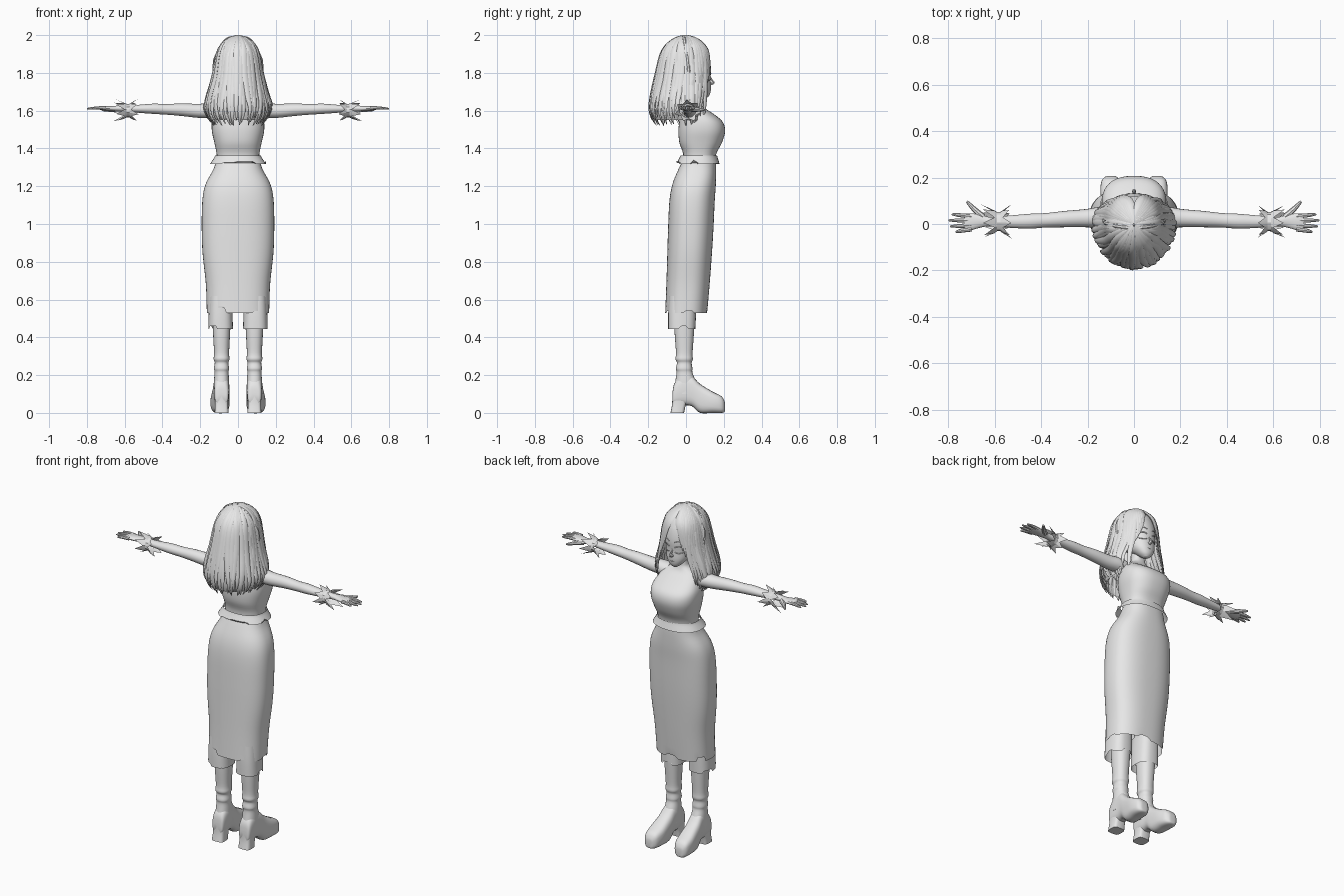
import bpy, bmesh, math, random
from mathutils import Vector

random.seed(4)
if "Cube" in bpy.data.objects:
    bpy.data.objects.remove(bpy.data.objects["Cube"])

grey = bpy.data.materials.new("light grey")
grey.use_nodes = True
grey.diffuse_color = (0.8, 0.8, 0.8, 1)
grey.node_tree.nodes["Principled BSDF"].inputs["Base Color"].default_value = (0.8, 0.8, 0.8, 1)


def spline(rows, steps=4):
    """Smooth rows of any length through all their points."""
    rows = [Vector(r) for r in rows]
    out = []
    for i in range(len(rows) - 1):
        a, b, c, d = rows[max(i - 1, 0)], rows[i], rows[i + 1], rows[min(i + 2, len(rows) - 1)]
        for k in range(steps):
            t = k / steps
            out.append(b + (c - a) * (t / 2) + (a * 2 - b * 5 + c * 4 - d) * (t * t / 2)
                       + (b * 3 - a - c * 3 + d) * (t ** 3 / 2))
    return out + [rows[-1]]


def skin(bm, rings, caps=True, wrap=True):
    """Join rings of points with quads."""
    vs = [[bm.verts.new(p) for p in r] for r in rings]
    n = len(vs[0])
    for a, b in zip(vs, vs[1:]):
        for i in range(n if wrap else n - 1):
            j = (i + 1) % n
            bm.faces.new((a[i], a[j], b[j], b[i]))
    if caps:
        bm.faces.new(vs[0])
        bm.faces.new(vs[-1])


def finish(name, bm, angle=40):
    bmesh.ops.recalc_face_normals(bm, faces=bm.faces)
    me = bpy.data.meshes.new(name)
    bm.to_mesh(me)
    bm.free()
    ob = bpy.data.objects.new(name, me)
    bpy.context.collection.objects.link(ob)
    me.materials.append(grey)
    bpy.ops.object.select_all(action='DESELECT')
    ob.select_set(True)
    bpy.context.view_layer.objects.active = ob
    bpy.ops.object.shade_smooth_by_angle(angle=math.radians(angle))
    return ob


def oval(n, p):
    """Unit superellipse."""
    for i in range(n):
        a = 2 * math.pi * i / n
        c, s = math.cos(a), math.sin(a)
        yield math.copysign(abs(c) ** (2 / p), c), math.copysign(abs(s) ** (2 / p), s)


def column(bm, rows, x=0, n=40, p=2.3, caps=True, hem=None, steps=4):
    """Upright body from rows of height, back, front, half width."""
    rings = [[Vector((x + u * w, (y0 + y1) / 2 + v * (y1 - y0) / 2, z)) for u, v in oval(n, p)]
             for z, y0, y1, w in spline(rows, steps)]
    if hem:
        for v, dz in zip(rings[-1], hem):
            v.z += dz
    skin(bm, rings, caps)


def tube(bm, pts, radius, flat=1.0, out=None, n=6, steps=4):
    """Tapered tube; flat squashes it along the outward direction."""
    pts = spline(pts, steps)
    rings = []
    for i, p in enumerate(pts):
        t = (pts[min(i + 1, len(pts) - 1)] - pts[max(i - 1, 0)]).normalized()
        o = out(p) if out else Vector((0, 0, 1))
        side = t.cross(o).normalized()
        o = side.cross(t)
        r = radius(i / (len(pts) - 1))
        rings.append([p + side * (u * r) + o * (v * r * flat) for u, v in oval(n, 2)])
    skin(bm, rings)


def ragged(n, deep, chance):
    """Torn hem offsets in short runs."""
    out = []
    while len(out) < n:
        out += [deep * random.random() if random.random() < chance else 0] * random.randint(1, 4)
    return out[:n]


# Torso with high neck
bm = bmesh.new()
column(bm, [(1.3, -.015, .155, .11), (1.37, -.015, .16, .113), (1.43, -.035, .19, .125),
            (1.49, -.04, .207, .138), (1.54, -.036, .195, .138), (1.58, -.03, .15, .125),
            (1.62, -.025, .09, .1), (1.65, -.012, .07, .05), (1.68, .0, .065, .036),
            (1.75, .0, .065, .034)], p=2.5)
finish("torso", bm)

# Peplum band and skirt
bm = bmesh.new()
column(bm, [(1.362, -.03, .165, .122), (1.35, -.035, .168, .127), (1.318, -.052, .178, .148)],
       caps=False, hem=ragged(40, .022, .2))
finish("waist_peplum", bm)
bm = bmesh.new()
column(bm, [(1.34, -.015, .158, .115), (1.29, -.04, .16, .13), (1.21, -.072, .158, .172),
            (1.12, -.088, .152, .189), (.97, -.095, .145, .192), (.84, -.099, .137, .187),
            (.68, -.104, .125, .17), (.53, -.11, .112, .165)], n=64, p=2.5, caps=False,
       hem=ragged(64, .035, .2))
finish("skirt", bm)

# Legs, torn cuffs and boots
for s, tag in ((1, "left"), (-1, "right")):
    bm = bmesh.new()
    column(bm, [(.62, -.09, .055, .06), (.53, -.094, .053, .063), (.445, -.094, .05, .065)],
           s * .092, 32, 2.6, False, ragged(32, .045, .25))
    finish(tag + "_leg_cuff", bm)
    bm = bmesh.new()
    column(bm, [(.85, -.08, .06, .07), (.55, -.065, .05, .052), (.42, -.06, .042, .045),
                (.32, -.053, .035, .04), (.285, -.056, .036, .042), (.265, -.048, .03, .036),
                (.235, -.054, .034, .04), (.215, -.05, .034, .037), (.17, -.056, .05, .04),
                (.1, -.068, .07, .042)], s * .087, 24)
    finish(tag + "_boot_shaft", bm)
    bm = bmesh.new()
    foot = spline([(-.072, .05, .1, .026), (-.062, .042, .155, .036), (-.02, .04, .2, .041),
                   (.03, .036, .195, .042), (.075, .0, .153, .046), (.14, .0, .113, .05),
                   (.185, .0, .09, .042), (.203, .004, .065, .026), (.207, .012, .045, .012)])
    skin(bm, [[(s * (.087 + .06 * max(y, 0)) + u * w, y, (a + b) / 2 + v * (b - a) / 2)
               for u, v in oval(24, 3)] for y, a, b, w in foot])
    finish(tag + "_boot_foot", bm)
    bm = bmesh.new()
    column(bm, [(.09, -.072, .02, .036), (.045, -.074, .0, .035), (0, -.082, -.01, .037)],
           s * .087, 20, 4)
    finish(tag + "_boot_heel", bm)

    # Arm and palm
    bm = bmesh.new()
    arm = spline([(.08, .025, 1.595, .05, .042), (.15, .028, 1.6, .045, .04),
                  (.21, .025, 1.599, .039, .037), (.3, .021, 1.605, .035, .033),
                  (.38, .016, 1.607, .031, .028), (.45, .012, 1.61, .032, .027),
                  (.54, .01, 1.61, .026, .02), (.62, .01, 1.612, .02, .016),
                  (.66, .013, 1.611, .028, .014), (.71, .008, 1.613, .037, .011),
                  (.732, .005, 1.613, .034, .008)])
    skin(bm, [[(s * x, y + u * a, z + v * b) for u, v in oval(20, 2)] for x, y, z, a, b in arm])
    finish(tag + "_arm", bm)

    # Fingers and thumb
    bm = bmesh.new()
    for y, tip_x, tip_y in ((.033, .785, .042), (.014, .8, .016), (-.006, .793, -.01),
                            (-.023, .768, -.035)):
        tube(bm, [(s * .7, y, 1.614), (s * .745, (y + tip_y) / 2, 1.614), (s * tip_x, tip_y, 1.61)],
             lambda t: .0095 - .006 * t ** 3, n=8)
    tube(bm, [(s * .65, .03, 1.608), (s * .685, .06, 1.606), (s * .72, .097, 1.604)],
         lambda t: .014 - .009 * t * t, n=8)
    finish(tag + "_fingers", bm)

    # Pointed sleeve cuff
    bm = bmesh.new()
    rings = []
    for side, reach in ((-1, .035), (-.4, .015), (.4, .02), (1, .055)):
        ring = []
        for i in range(14):
            a = 2 * math.pi * i / 14 + .3
            tooth = i % 2 * abs(side) ** 3 * random.uniform(.7, 1.1)
            r = .036 + .014 * abs(side) + .024 * tooth
            ring.append((s * (.583 + side * (.018 + reach * tooth)), .01 + math.cos(a) * r,
                         1.6 + math.sin(a) * r * .85))
        rings.append(ring)
    skin(bm, rings, caps=False)
    finish(tag + "_sleeve_cuff", bm, 20)

# Head with pointed chin
bm = bmesh.new()
column(bm, [(1.668, .085, .112, .012), (1.685, .06, .126, .035), (1.72, .01, .132, .062),
            (1.77, -.06, .13, .08), (1.83, -.09, .132, .088), (1.9, -.09, .115, .085),
            (1.95, -.06, .08, .06), (1.97, -.02, .04, .02)], n=32, p=2.2)
finish("head", bm, 60)

# Nose, eyes, brows and mouth
bm = bmesh.new()
tube(bm, [(0, .125, 1.785), (0, .137, 1.762), (0, .146, 1.748), (0, .128, 1.742)],
     lambda t: .003 + .007 * t, out=lambda p: Vector((0, 1, 0)))
finish("nose", bm)
bm = bmesh.new()
for s in (-1, 1):
    for z, rise, r in ((1.795, .008, .004), (1.766, -.005, .0025), (1.825, .008, .003)):
        tube(bm, [(s * .018, .131, z), (s * .038, .123, z + rise), (s * .058, .107, z)],
             lambda t: r, .6)
tube(bm, [(-.017, .126, 1.713), (0, .131, 1.71), (.017, .126, 1.713)], lambda t: .0025)
finish("face_details", bm)

# Hair outline by height: half width, back, front
outline = spline([(2.0, .004, -.012, .0), (1.985, .045, -.055, .045), (1.95, .085, -.1, .09),
                  (1.9, .108, -.13, .125), (1.8, .127, -.155, .14), (1.7, .155, -.18, .138),
                  (1.62, .182, -.195, .132), (1.56, .16, -.185, .125), (1.52, .13, -.16, .12)])


def hair_point(a, t, grow=1.0):
    """Point on the hair outline; angle runs from the back, t from crown to tips."""
    f = min(t, .999) * (len(outline) - 1)
    z, w, back, front = outline[int(f)].lerp(outline[int(f) + 1], f % 1)
    c = math.cos(a)
    return Vector((w * grow * math.sin(a), c * (back if c > 0 else -front) * grow, z))


def outward(p):
    return Vector((p.x, p.y, .25 * (p.z - 1.8) + .02)).normalized()


def lock(bm, a0, a1, end, width, start=.0, lift=1.0):
    wave = random.uniform(-.06, .06)
    pts = [hair_point(a0 + (a1 - a0) * k / 7 + wave * math.sin(k * 1.3),
                      start + (end - start) * k / 7, lift) for k in range(8)]
    tube(bm, pts, lambda t: width * (.15 + 1.0 * min(1, t * 2.5)) * (1 - max(0, t - .6) * 2.3) + .0004,
         .45, outward, 6, 3)


# Scalp shell behind the locks
bm = bmesh.new()
skin(bm, [[hair_point(math.radians(d), k / 24 * .9, .93) for d in range(-112, 113, 8)]
          for k in range(25)], caps=False, wrap=False)
skin(bm, [[hair_point(math.radians(d), k / 8 * .38, .95) for d in range(0, 360, 12)]
          for k in range(9)], caps=False)
finish("hair_shell", bm, 60)

# Back and side locks in two layers
bm = bmesh.new()
for layer, count in ((1.0, 34), (.94, 26)):
    for i in range(count):
        a = math.radians(-118 + 236 * (i + .5) / count)
        lock(bm, a, a + random.uniform(-.08, .08), random.uniform(.86, 1.0), .019, 0,
             layer * random.uniform(.97, 1.01))
finish("back_hair", bm, 60)

# Parted fringe and long front strands
bm = bmesh.new()
for s in (-1, 1):
    for i in range(8):
        root, tip = math.radians(178 - i * 8), math.radians(150 - i * 5)
        lock(bm, s * root, s * tip, .52 + .04 * i, .02, 0, 1.0)
    for i in range(5):
        lock(bm, s * math.radians(150 - i * 8), s * math.radians(132 - i * 5),
             random.uniform(.82, .98), .015, .02, random.uniform(.95, 1.02))
finish("front_hair", bm, 60)

# Hair band over the crown
bm = bmesh.new()
band = [(.132 * math.cos(a), .015 - .03 * math.sin(a), 1.8 + .203 * math.sin(a) ** .8)
        for a in (math.pi * k / 12 for k in range(13))]
band = [(x * (.93 if z > 1.9 else 1), y, min(z, 1.992)) for x, y, z in band]
tube(bm, band, lambda t: .009, .5, lambda p: Vector((p.x, 0, p.z - 1.8 + .01)), 6, 2)
finish("hair_band", bm)
